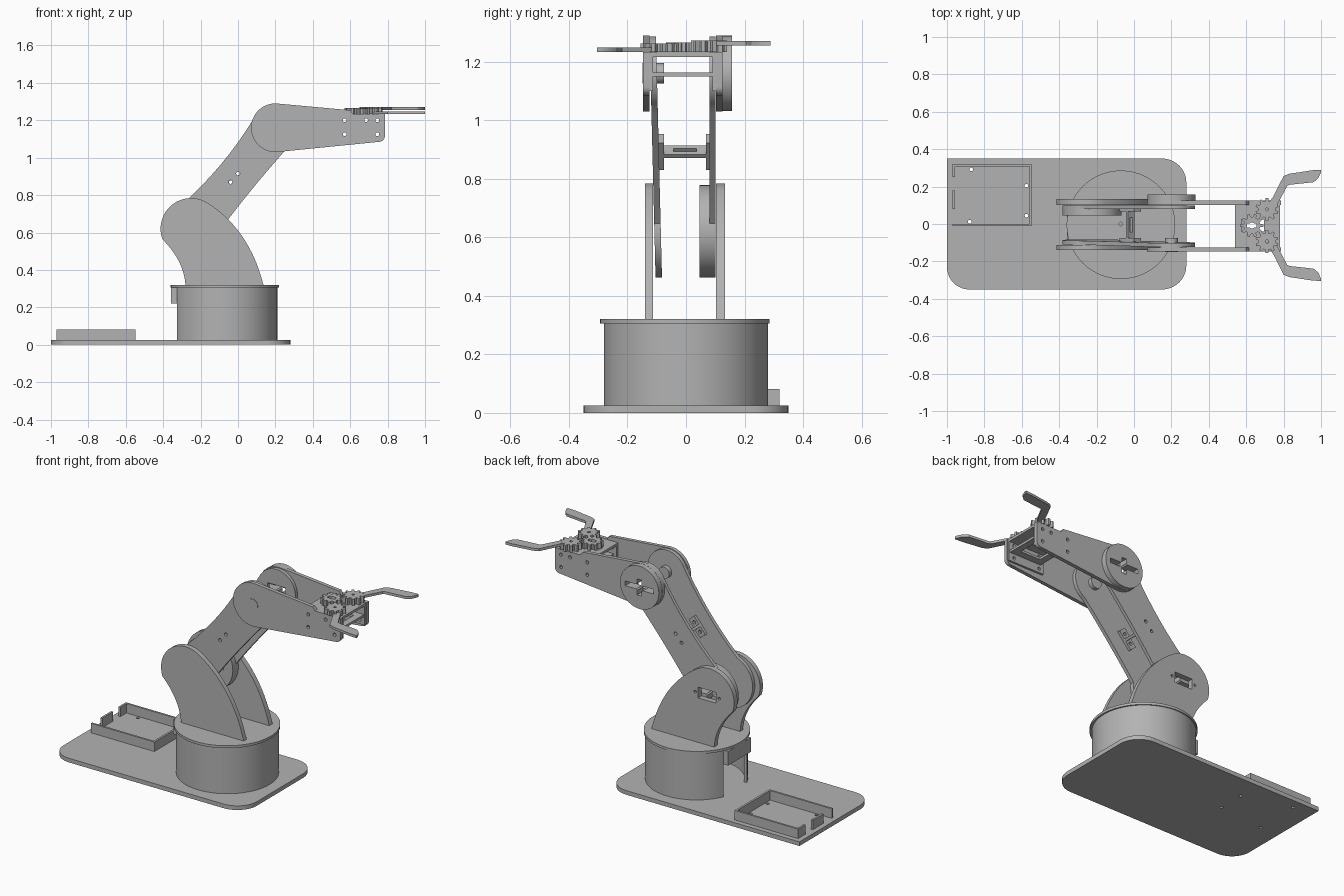
import bpy, bmesh, math
from mathutils import Matrix, Vector

if "Cube" in bpy.data.objects:
    bpy.data.objects.remove(bpy.data.objects["Cube"])

grey = bpy.data.materials.new("plain_grey")
grey.diffuse_color = (0.45, 0.45, 0.45, 1)
grey.use_nodes = True
grey.node_tree.nodes["Principled BSDF"].inputs["Base Color"].default_value = grey.diffuse_color


def arc(cx, cy, r, a0, a1, n=24):
    return [(cx + r * math.cos(math.radians(a0 + (a1 - a0) * i / n)),
             cy + r * math.sin(math.radians(a0 + (a1 - a0) * i / n))) for i in range(n + 1)]


def bez(p, q, s, n=14):
    # inner points of a quadratic curve from p to s
    return [tuple((1 - t) ** 2 * p[k] + 2 * t * (1 - t) * q[k] + t * t * s[k] for k in (0, 1))
            for t in (i / n for i in range(1, n))]


def circle(x, y, r, n=32):
    return arc(x, y, r, 0, 360, n)[:-1]


def rect(x0, x1, y0, y1):
    return [(x0, y0), (x1, y0), (x1, y1), (x0, y1)]


def prism(name, pts, axis, lo, hi, cuts=(), angle=30):
    """Extrude a profile along y (points are x,z) or z (points are x,y), then cut profiles out."""
    bm = bmesh.new()
    to3 = (lambda p, h: (p[0], h, p[1])) if axis == 'y' else (lambda p, h: (p[0], p[1], h))
    f = bm.faces.new([bm.verts.new(to3(p, lo)) for p in pts])
    ext = bmesh.ops.extrude_face_region(bm, geom=[f])
    d = Vector((0, hi - lo, 0)) if axis == 'y' else Vector((0, 0, hi - lo))
    bmesh.ops.translate(bm, vec=d, verts=[v for v in ext['geom'] if isinstance(v, bmesh.types.BMVert)])
    bmesh.ops.recalc_face_normals(bm, faces=bm.faces)
    me = bpy.data.meshes.new(name)
    bm.to_mesh(me)
    bm.free()
    me.materials.append(grey)
    ob = bpy.data.objects.new(name, me)
    bpy.context.collection.objects.link(ob)
    for c in cuts:
        cut(ob, prism("cutter", c, axis, lo - 0.02, hi + 0.02))
    if name != "cutter":
        bpy.ops.object.select_all(action='DESELECT')
        ob.select_set(True)
        bpy.context.view_layer.objects.active = ob
        bpy.ops.object.shade_smooth_by_angle(angle=math.radians(angle))
    return ob


def cut(ob, cutter):
    cutter.hide_render = True
    m = ob.modifiers.new("cut", 'BOOLEAN')
    m.operation, m.solver, m.object = 'DIFFERENCE', 'EXACT', cutter
    bpy.context.view_layer.objects.active = ob
    bpy.ops.object.modifier_apply(modifier=m.name)
    bpy.data.objects.remove(cutter, do_unlink=True)


def box(name, x0, x1, y0, y1, z0, z1, cuts=()):
    return prism(name, rect(x0, x1, y0, y1), 'z', z0, z1, cuts)


def horn(x, y, s=1.0):
    # cross-shaped slot with a round middle
    return [rect(x - .095 * s, x + .095 * s, y - .014, y + .014),
            rect(x - .015, x + .015, y - .048 * s, y + .048 * s), circle(x, y, .026)]


# base plate: three rounded corners, one square
plate = [(-1, .35)] + arc(-.88, -.23, .12, 180, 270, 10) + arc(.15, -.22, .13, 270, 360, 10) \
    + arc(.15, .22, .13, 0, 90, 10)
prism("base_plate", plate, 'z', 0, .025,
      [circle(x, y, .01, 12) for x, y in ((-.87, .292), (-.575, .205), (-.575, .045), (-.878, .012))])

# electronics tray walls, left side has gaps
for i, (a, b, c, d) in enumerate(((-.97, -.548, .308, .32), (-.97, -.548, -.012, 0), (-.56, -.548, 0, .308),
                                  (-.97, -.958, .25, .308), (-.97, -.958, .08, .18))):
    box(f"tray_wall_{i}", a, b, c, d, .025, .082)

# hollow drum with a cable doorway at the back
CX = -.07
drum = prism("base_drum", circle(CX, 0, .28, 96), 'z', .025, .305, [circle(CX, 0, .262, 96)])
cut(drum, box("cutter", -.5, -.2, -.11, .11, .0, .22))
box("doorway_lip", -.357, -.318, -.11, .11, .22, .305)
prism("turntable", circle(CX, -.004, .29, 96), 'z', .305, .32, [circle(CX, 0, .01, 12)])

# shoulder brackets
head = arc(-.25, .62, .164, 200, 60, 36)
foot_r, foot_l = (.136, .32), (-.281, .32)
bracket = head + bez(head[-1], (.06, .62), foot_r) + [foot_r, foot_l] + bez(foot_l, (-.29, .45), head[0])
prism("shoulder_bracket_front", bracket, 'y', -.14, -.112)
prism("shoulder_bracket_back", bracket, 'y', .102, .134,
      [rect(-.295, -.175, .588, .652), circle(-.315, .62, .008, 12), circle(-.155, .62, .008, 12)])

# upper arm plates
low = arc(-.225, .62, .158, 110, 370, 40)
top = arc(.2, 1.16, .126, -60, 155, 36)
arm = low + bez(low[-1], (.075, .84), top[0]) + top + bez(top[-1], (-.06, .97), low[0])
screws = [circle(-.04, .87, .01, 12), circle(0, .915, .01, 12)]
prism("upper_arm_back", arm, 'y', .08, .1, screws + horn(-.225, .62) + [rect(.14, .26, 1.13, 1.19)])
front = prism("upper_arm_front", arm, 'y', -.104, -.082, screws)
for v in front.data.vertices:      # this plate leans slightly outward
    v.co.y -= (v.co.z - .46) * .025
prism("shoulder_disc", circle(-.225, .62, .158, 64), 'y', .046, .08, horn(-.225, .62))

# cross brace between the arm plates, tilted along the arm
rot = Matrix.Translation((-.02, 0, .892)) @ Matrix.Rotation(math.radians(-50), 4, 'Y')
flange_holes = [circle(s * .03, 0, .01, 12) for s in (-1, 1)]
brace = [prism("brace_flange_front", rect(-.06, .06, -.024, .024), 'y', -.094, -.076, flange_holes),
         prism("brace_flange_back", rect(-.06, .06, -.024, .024), 'y', .068, .08, flange_holes)]
web = box("brace_web", -.008, .008, -.08, .07, -.024, .024)
cut(web, box("cutter", -.05, .05, -.042, .036, -.008, .008))
for ob in brace + [web]:
    ob.data.transform(rot)

# forearm plates
fore = arc(.2, 1.16, .13, 85, 275, 40) + arc(.755, 1.115, .03, 275, 360, 8) \
    + [(.785, 1.233), (.615, 1.233), (.6, 1.254)]
bolts = [circle(x, z, .01, 12) for x, z in ((.57, 1.2), (.57, 1.125), (.685, 1.2), (.745, 1.2), (.745, 1.125))]
prism("forearm_front", fore, 'y', -.147, -.125, bolts)
prism("forearm_back", fore, 'y', .102, .125, bolts + horn(.2, 1.16))
prism("elbow_disc", circle(.2, 1.16, .129, 64), 'y', .125, .157, horn(.2, 1.16))
prism("elbow_pin", circle(.2, 1.16, .035), 'y', -.149, -.075)

# gripper mount between the forearm plates
servo = rect(.575, .695, -.04, .025)
box("gripper_mount_top", .54, .78, -.125, .102, 1.216, 1.231, [servo])
box("gripper_mount_shelf", .56, .775, -.113, .09, 1.15, 1.164, [rect(.6, .735, -.07, .05)])
for side, y0, y1 in (("front", -.125, -.113), ("back", .09, .102)):
    prism(f"gripper_mount_{side}", rect(.54, .78, 1.1, 1.216), 'y', y0, y1, bolts)


# gears
def gear(name, x, y, z0, z1, turn, cuts):
    pts = []
    for i in range(10):
        for da, r in ((-12, .045), (-6, .062), (6, .062), (12, .045)):
            a = math.radians(36 * i + da + turn)
            pts.append((x + r * math.cos(a), y + r * math.sin(a)))
    prism(name, pts, 'z', z0, z1, cuts, 15)


gear("drive_gear", .63, -.008, 1.233, 1.265, 0, [rect(.605, .655, -.018, .002), circle(.63, -.008, .016)])
MY = -.0075
for side, s, z0 in (("back", 1, 1.256), ("front", -1, 1.233)):
    gy = MY + s * .086
    gear(f"{side}_finger_gear", .711, gy, 1.233, 1.272 if s > 0 else 1.262, 18, [circle(.711, gy, .008, 12)])
    # finger: bent bar growing out of the gear
    outline = [(.705, .098), (.745, .155), (.8, .264), (.83, .276), (.955, .295), (1, .297), (1, .284),
               (.985, .252), (.96, .231), (.83, .217), (.82, .212), (.765, .11), (.74, .075)]
    prism(f"{side}_finger", [(x, MY + s * y) for x, y in outline], 'z', z0, z0 + .015)
